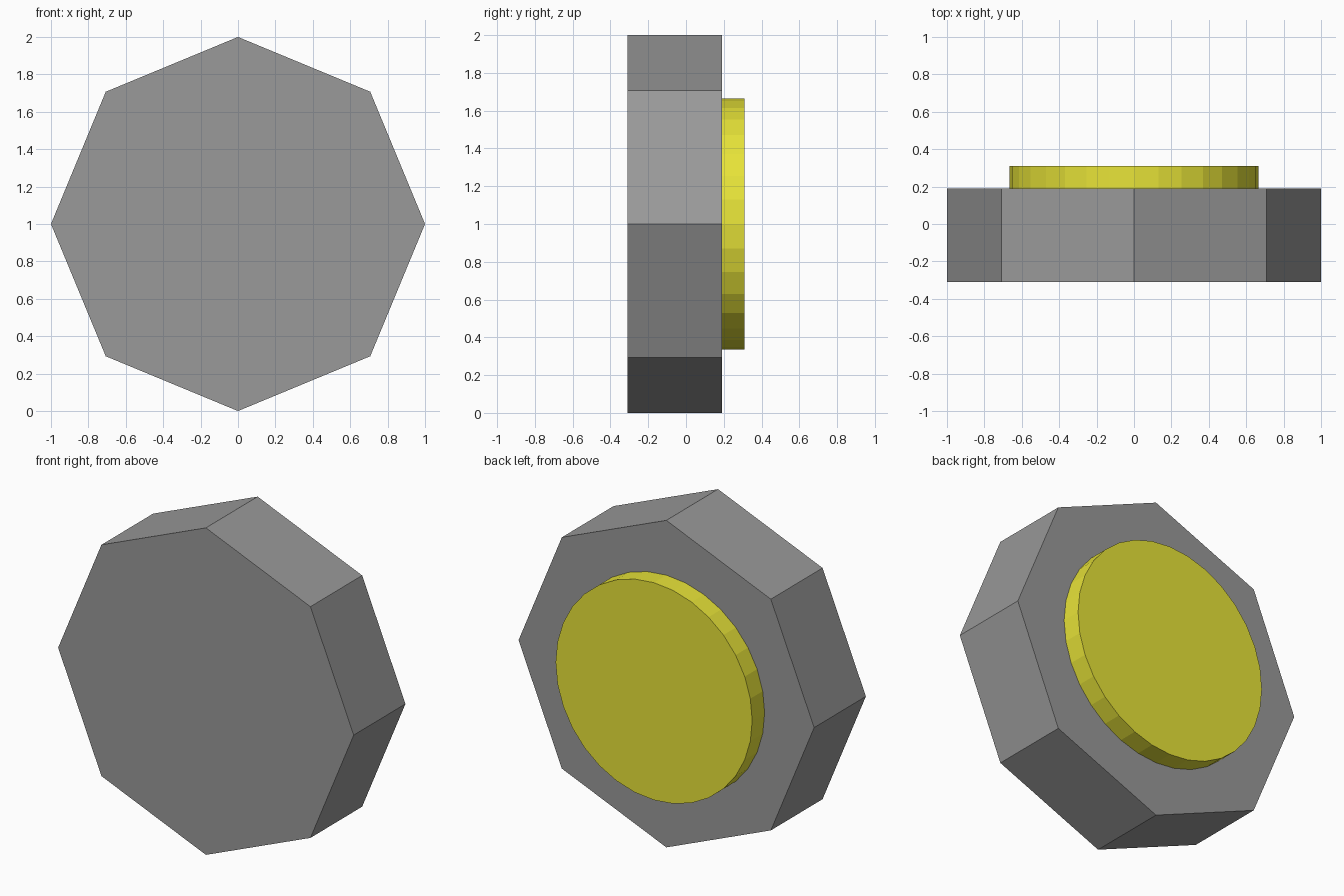
import bpy, math

if "Cube" in bpy.data.objects:
    bpy.data.objects.remove(bpy.data.objects["Cube"])


def prism(name, sides, radius, y0, y1, color):
    """Regular prism lying along y, centred at z = 1, with a corner pointing up."""
    bpy.ops.mesh.primitive_cylinder_add(
        vertices=sides, radius=radius, depth=y1 - y0,
        location=(0, (y0 + y1) / 2, 1), rotation=(math.pi / 2, 0, 0))
    ob = bpy.context.object
    ob.name = name
    bpy.ops.object.transform_apply(location=False, rotation=True, scale=True)
    mat = bpy.data.materials.new(name + "_color")
    mat.diffuse_color = (*color, 1)
    mat.use_nodes = True
    mat.node_tree.nodes["Principled BSDF"].inputs["Base Color"].default_value = mat.diffuse_color
    ob.data.materials.append(mat)
    return ob


# Dark grey octagonal housing
prism("octagon_body", 8, 1.0, -0.31, 0.19, (0.32, 0.32, 0.32))

# Yellow round face, slightly sunk into the housing
prism("round_face", 32, 0.665, 0.18, 0.31, (0.8, 0.77, 0.04))
